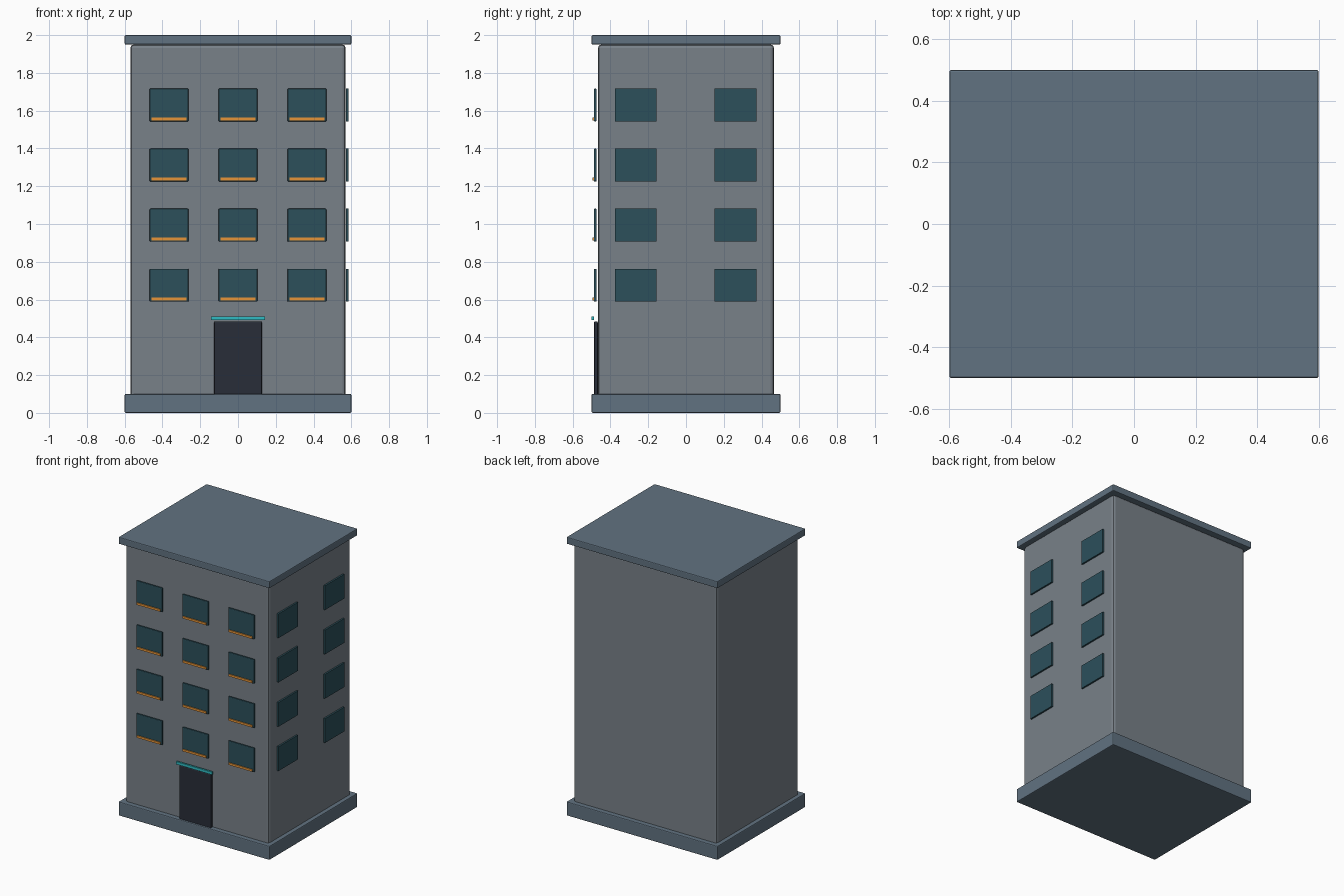
import bpy
import bmesh
from mathutils import Matrix, Vector

if "Cube" in bpy.data.objects:
    bpy.data.objects.remove(bpy.data.objects["Cube"])


def material(name, rgb):
    m = bpy.data.materials.new(name)
    m.diffuse_color = (*rgb, 1)
    m.use_nodes = True
    m.node_tree.nodes["Principled BSDF"].inputs["Base Color"].default_value = m.diffuse_color
    return m


WALL = material("wall_grey", (0.19, 0.22, 0.25))
SLATE = material("slate", (0.12, 0.17, 0.22))
GLASS = material("glass", (0.025, 0.08, 0.105))
DARK = material("door_dark", (0.022, 0.027, 0.04))
ORANGE = material("sill_orange", (0.8, 0.3, 0.04))
TEAL = material("canopy_teal", (0.03, 0.5, 0.55))


def box(name, lo, hi, mat, bevel=0.0):
    """Box between two corners, with optional chamfered edges."""
    lo, hi = Vector(lo), Vector(hi)
    bm = bmesh.new()
    bmesh.ops.create_cube(bm, size=1, matrix=Matrix.Translation((lo + hi) / 2)
                          @ Matrix.Diagonal((*(hi - lo), 1)))
    if bevel:
        bmesh.ops.bevel(bm, geom=bm.edges[:], offset=bevel, segments=2,
                        profile=0.5, affect='EDGES')
    mesh = bpy.data.meshes.new(name)
    bm.to_mesh(mesh)
    bm.free()
    mesh.materials.append(mat)
    obj = bpy.data.objects.new(name, mesh)
    bpy.context.collection.objects.link(obj)
    return obj


# Main masses
box("base_slab", (-0.6, -0.5, 0), (0.6, 0.5, 0.1), SLATE, 0.006)
box("tower_body", (-0.57, -0.466, 0.08), (0.57, 0.466, 1.95), WALL, 0.018)
box("roof_slab", (-0.6, -0.5, 1.95), (0.6, 0.5, 2.0), SLATE, 0.006)

# Four floors of windows: three on the front with sills, two on the right side
for floor in range(4):
    z = 0.676 + 0.318 * floor
    for col, x in enumerate((-0.365, 0, 0.365)):
        tag = f"{floor + 1}_{col + 1}"
        box(f"front_window_{tag}", (x - 0.103, -0.488, z - 0.087),
            (x + 0.103, -0.473, z + 0.087), GLASS, 0.005)
        box(f"window_sill_{tag}", (x - 0.093, -0.495, z - 0.081),
            (x + 0.093, -0.484, z - 0.066), ORANGE)
    for col, y in enumerate((-0.265, 0.262)):
        box(f"side_window_{floor + 1}_{col + 1}", (0.573, y - 0.11, z - 0.087),
            (0.585, y + 0.11, z + 0.087), GLASS)

# Entrance
box("door", (-0.126, -0.487, 0.095), (0.126, -0.467, 0.484), DARK, 0.005)
box("door_canopy", (-0.143, -0.5, 0.491), (0.143, -0.487, 0.51), TEAL)
